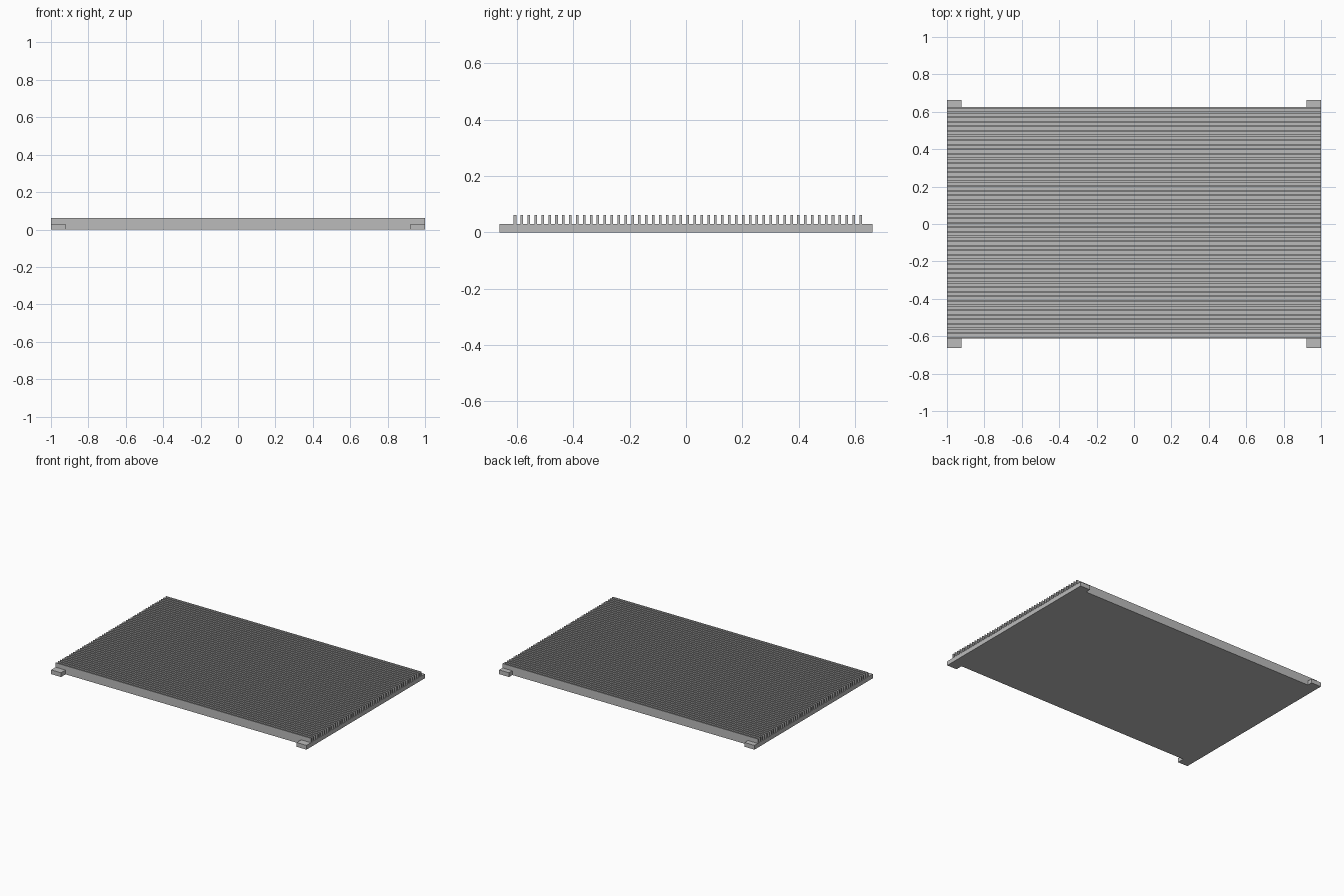
import bpy
import bmesh

if "Cube" in bpy.data.objects:
    bpy.data.objects.remove(bpy.data.objects["Cube"], do_unlink=True)

HALF_X = 1.0
FRONT, BACK, FOOT_END = -0.612, 0.625, 0.662
BASE_Z, TOP_Z = 0.03, 0.061
FINS, FIN_T = 51, 0.009
FOOT_W = 0.077

grey = bpy.data.materials.new("aluminium_grey")
grey.use_nodes = True
COLOUR = (0.5, 0.5, 0.5, 1)
grey.diffuse_color = COLOUR
grey.node_tree.nodes["Principled BSDF"].inputs["Base Color"].default_value = COLOUR


def extrude_profile(name, profile, x0, x1):
    """Extrude a closed (y, z) outline along x."""
    bm = bmesh.new()
    face = bm.faces.new([bm.verts.new((x0, y, z)) for y, z in profile])
    out = bmesh.ops.extrude_face_region(bm, geom=[face], use_keep_orig=True)
    verts = [g for g in out["geom"] if isinstance(g, bmesh.types.BMVert)]
    bmesh.ops.translate(bm, verts=verts, vec=(x1 - x0, 0, 0))
    bmesh.ops.recalc_face_normals(bm, faces=bm.faces)
    mesh = bpy.data.meshes.new(name)
    bm.to_mesh(mesh)
    bm.free()
    mesh.materials.append(grey)
    obj = bpy.data.objects.new(name, mesh)
    bpy.context.collection.objects.link(obj)
    return obj


# Base plate with its row of thin fins, as one comb-shaped section
pitch = (BACK - FRONT - FIN_T) / (FINS - 1)
comb = [(BACK, 0), (FRONT, 0)]
for i in range(FINS):
    a = FRONT + i * pitch
    b = a + FIN_T
    if i > 0:
        comb.append((a, BASE_Z))
    comb += [(a, TOP_Z), (b, TOP_Z)]
    if i < FINS - 1:
        comb.append((b, BASE_Z))
extrude_profile("finned_plate", comb, -HALF_X, HALF_X)

# Mounting feet at the four corners
for end, y0, y1 in (("front", -FOOT_END, FRONT), ("back", BACK, FOOT_END)):
    for side, x0 in (("right", -HALF_X), ("left", HALF_X - FOOT_W)):
        outline = [(y0, 0), (y1, 0), (y1, BASE_Z), (y0, BASE_Z)]
        extrude_profile(f"{end}_{side}_foot", outline, x0, x0 + FOOT_W)
